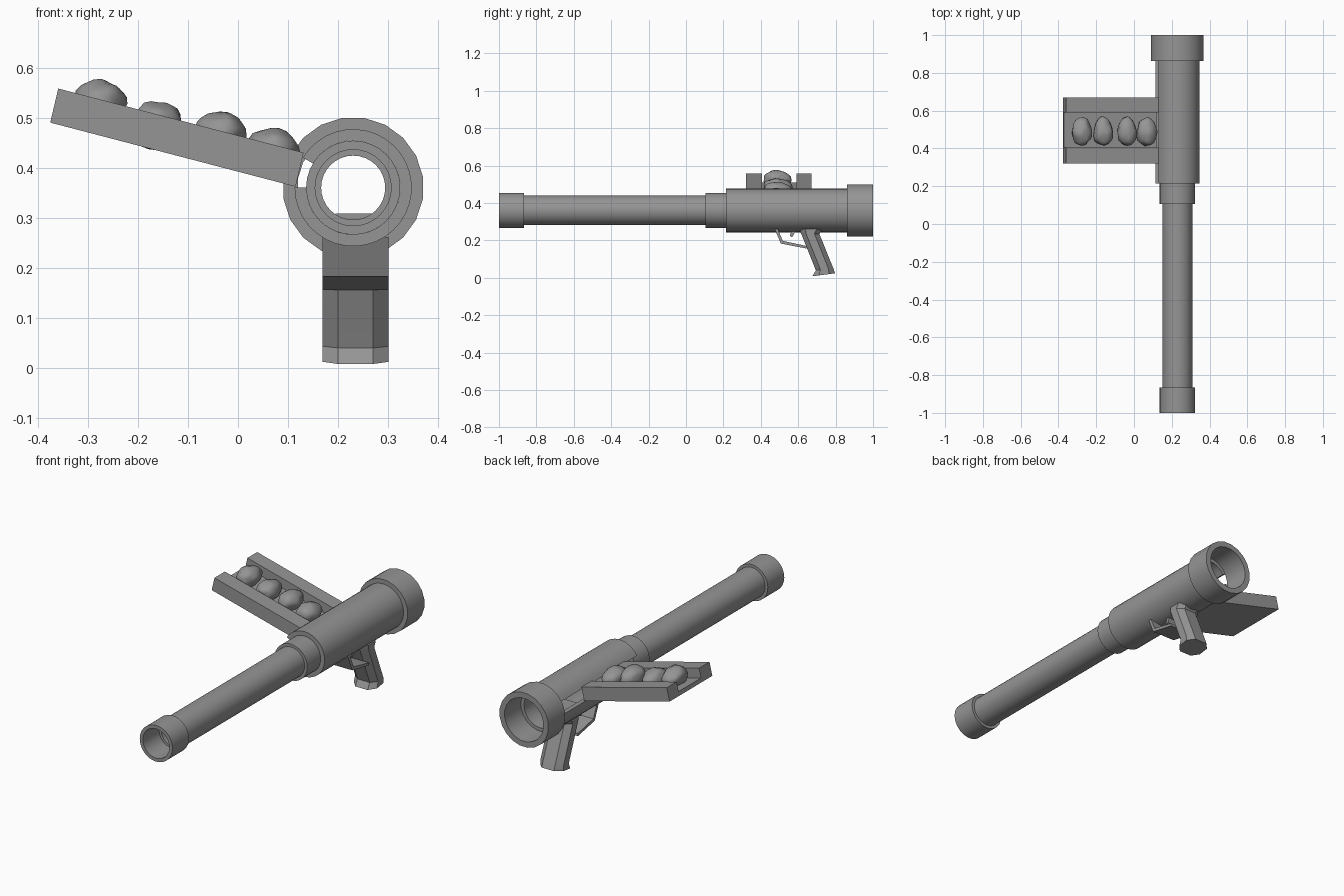
import bpy, bmesh, math
from mathutils import Vector, noise

if "Cube" in bpy.data.objects:
    bpy.data.objects.remove(bpy.data.objects["Cube"])

CX, CZ = 0.23, 0.36   # tube axis

metal = bpy.data.materials.new("grey")
metal.diffuse_color = (0.3, 0.3, 0.3, 1)
metal.use_nodes = True
metal.node_tree.nodes["Principled BSDF"].inputs["Base Color"].default_value = metal.diffuse_color


def finish(name, bm, angle=30):
    bmesh.ops.recalc_face_normals(bm, faces=bm.faces)
    me = bpy.data.meshes.new(name)
    bm.to_mesh(me)
    bm.free()
    me.materials.append(metal)
    ob = bpy.data.objects.new(name, me)
    bpy.context.collection.objects.link(ob)
    bpy.ops.object.select_all(action='DESELECT')
    ob.select_set(True)
    bpy.context.view_layer.objects.active = ob
    bpy.ops.object.shade_smooth_by_angle(angle=math.radians(angle))
    return ob


def loft(name, rings, closed=False, angle=30):
    """Skin a series of equal point loops; cap the ends unless closed."""
    bm = bmesh.new()
    vs = [[bm.verts.new(p) for p in r] for r in rings]
    n = len(vs[0])
    pairs = list(zip(vs, vs[1:])) + ([(vs[-1], vs[0])] if closed else [])
    for a, b in pairs:
        for i in range(n):
            j = (i + 1) % n
            bm.faces.new((a[i], a[j], b[j], b[i]))
    if not closed:
        bm.faces.new(vs[0])
        bm.faces.new(vs[-1])
    return finish(name, bm, angle)


def pipe(name, y0, y1, outer, inner, sides=32, start=0, sweep=360):
    """Hollow tube along y, optionally an open arc."""
    full = sweep == 360
    rings = []
    for i in range(sides if full else sides + 1):
        a = math.radians(start + sweep * i / sides)
        rings.append([(CX + r * math.cos(a), y, CZ + r * math.sin(a))
                      for r, y in ((outer, y0), (outer, y1), (inner, y1), (inner, y0))])
    return loft(name, rings, full)


def prism(name, yz, half):
    """Side profile extruded across x."""
    return loft(name, [[(CX + 0.005 + s * half, y, z) for y, z in yz] for s in (-1, 1)])


# Tube sections
pipe("muzzle_ring", -1.0, -0.865, 0.094, 0.076)
pipe("barrel", -0.867, 0.12, 0.079, 0.064)
pipe("collar", 0.105, 0.225, 0.094, 0.064)
pipe("body", 0.215, 0.865, 0.117, 0.094, 32, 180, 329)   # feed slot on the left
pipe("rear_ring", 0.862, 1.0, 0.141, 0.112, 20, 9)

# Sloping feed tray with a channel down the middle
low, along, up = Vector((-0.375, 0, 0.49)), Vector((0.49, 0, -0.128)), Vector((0.016, 0, 0.068))
section = [(0.32, 0), (0.67, 0), (0.67, 1), (0.59, 1), (0.59, 0.3),
           (0.405, 0.3), (0.405, 1), (0.32, 1)]
loft("feed_tray", [[low + along * t + up * h + Vector((0, y, 0)) for y, h in section]
                   for t in (0, 1)])

# Lumpy rounds lying in the tray
for k, (x, top) in enumerate([(-0.276, 0.575), (-0.163, 0.532), (-0.036, 0.513), (0.068, 0.478)]):
    bm = bmesh.new()
    bmesh.ops.create_icosphere(bm, subdivisions=3, radius=1)
    for v in bm.verts:
        d = v.co.normalized()
        f = 1 + 0.13 * noise.noise(d * 1.9 + Vector((k * 7.3, 1.7, 0.4)))
        taper = 1 - 0.12 * d.y
        v.co = (x + 0.052 * d.x * f * taper, 0.49 + 0.076 * d.y * f,
                top - 0.048 + 0.048 * d.z * f * taper)
    finish("round_%d" % (k + 1), bm, 60)

# Octagonal pistol grip with a flared foot
rings = []
for fy, fz, by, bz in [(0.604, 0.262, 0.735, 0.262), (0.616, 0.235, 0.713, 0.235),
                       (0.694, 0.04, 0.787, 0.052), (0.676, 0.008, 0.797, 0.024)]:
    rings.append([(CX + 0.005 + w, fy + (by - fy) * t, fz + (bz - fz) * t)
                  for w, t in ((-0.035, 0), (0.035, 0), (0.066, 0.27), (0.066, 0.73),
                               (0.035, 1), (-0.035, 1), (-0.066, 0.73), (-0.066, 0.27))])
loft("grip", rings, angle=20)
prism("grip_mount", [(0.61, 0.25), (0.73, 0.25), (0.73, 0.308), (0.61, 0.308)], 0.04)

# Trigger guard band and trigger
prism("trigger_guard", [(0.473, 0.262), (0.507, 0.183), (0.645, 0.156), (0.645, 0.17),
                        (0.518, 0.197), (0.49, 0.262)], 0.066)
prism("trigger", [(0.566, 0.262), (0.556, 0.225), (0.562, 0.217), (0.572, 0.222),
                  (0.59, 0.262)], 0.025)
